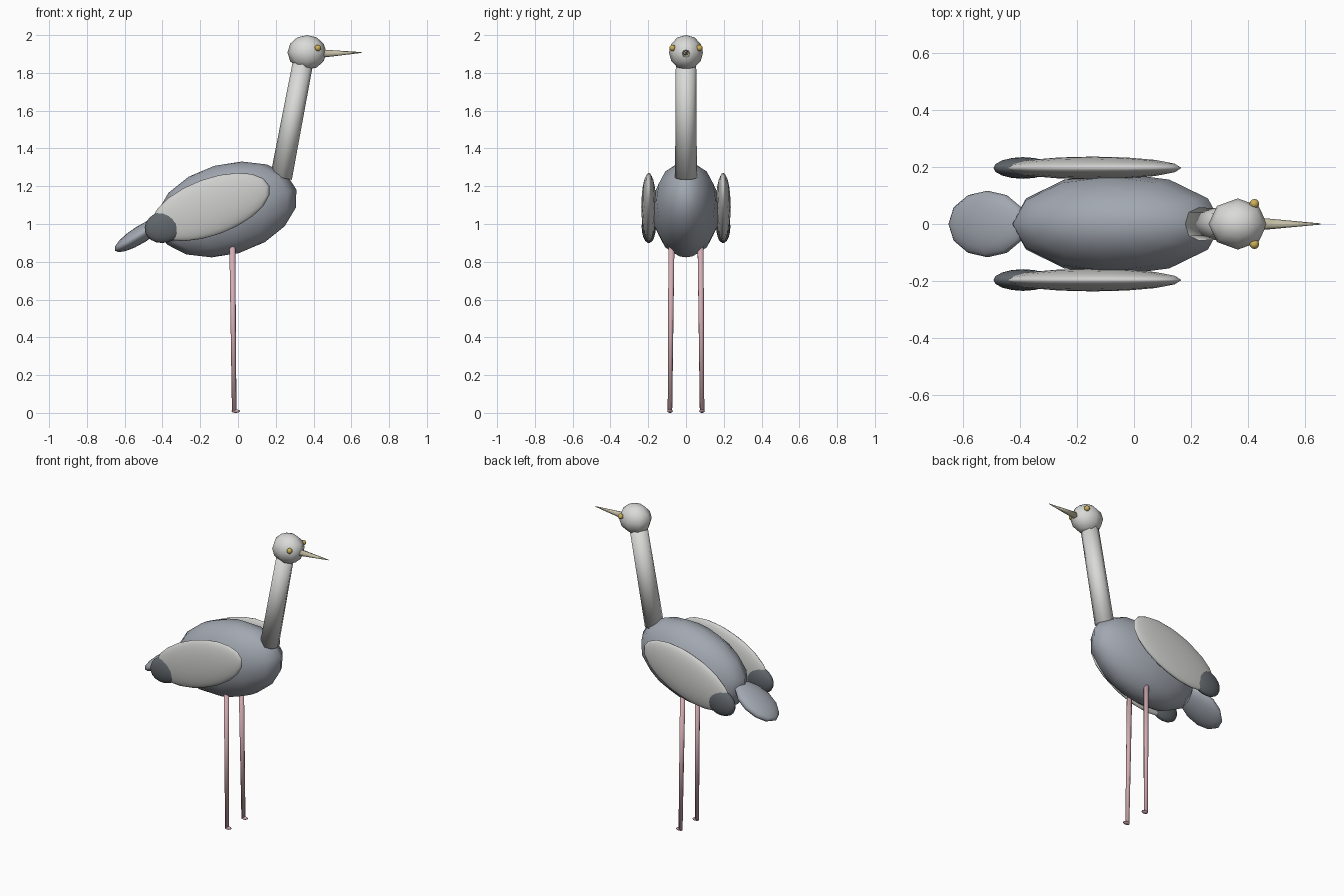
import bpy
from math import radians
from mathutils import Vector

cube = bpy.data.objects.get("Cube")
if cube:
    bpy.data.objects.remove(cube, do_unlink=True)


def material(name, rgb):
    m = bpy.data.materials.new(name)
    m.use_nodes = True
    m.diffuse_color = (*rgb, 1)
    m.node_tree.nodes["Principled BSDF"].inputs["Base Color"].default_value = (*rgb, 1)
    return m


slate = material("slate plumage", (0.36, 0.39, 0.44))
pale = material("pale plumage", (0.70, 0.70, 0.69))
wing_grey = material("wing grey", (0.62, 0.62, 0.61))
charcoal = material("charcoal feathers", (0.12, 0.135, 0.15))
pink = material("pink legs", (0.66, 0.42, 0.46))
horn = material("horn beak", (0.55, 0.51, 0.38))
gold = material("gold eyes", (0.60, 0.43, 0.10))


def finish(name, mat):
    obj = bpy.context.object
    obj.name = name
    obj.data.materials.append(mat)
    bpy.ops.object.shade_smooth()
    return obj


def ellipsoid(name, mat, centre, radii, tilt=0, segments=12, rings=8):
    """Low-poly ellipsoid; a positive tilt lifts its +x end."""
    bpy.ops.mesh.primitive_uv_sphere_add(segments=segments, ring_count=rings, radius=1,
                                         location=centre, rotation=(0, -radians(tilt), 0))
    bpy.context.object.scale = radii
    return finish(name, mat)


def limb(name, mat, start, end, r_start, r_end, sides=8):
    """Tapered cylinder between two points."""
    a, b = Vector(start), Vector(end)
    bpy.ops.mesh.primitive_cone_add(vertices=sides, radius1=r_start, radius2=r_end,
                                    depth=(b - a).length, location=(a + b) / 2,
                                    rotation=(b - a).to_track_quat('Z', 'Y').to_euler())
    return finish(name, mat)


# Body and tail
ellipsoid("body", slate, (-0.06, 0, 1.077), (0.384, 0.18, 0.24), 16)
ellipsoid("tail", slate, (-0.515, 0, 0.945), (0.162, 0.117, 0.046), 32)

# Neck, head and beak
limb("neck", pale, (0.228, 0, 1.245), (0.345, 0, 1.86), 0.058, 0.054)
ellipsoid("head", pale, (0.365, 0, 1.908), (0.103, 0.09, 0.092), segments=8, rings=6)
limb("beak", horn, (0.44, 0, 1.902), (0.655, 0, 1.908), 0.022, 0.002)

# Paired parts on each side
for side, s in (("front", -1), ("back", 1)):
    ellipsoid(side + "_wing", wing_grey, (-0.145, s * 0.197, 1.09), (0.331, 0.04, 0.15),
              20, segments=16, rings=10)
    ellipsoid(side + "_wing_tip", charcoal, (-0.39, s * 0.197, 0.985), (0.106, 0.038, 0.084),
              15, segments=16, rings=10)
    ellipsoid(side + "_eye", gold, (0.423, s * 0.071, 1.932), (0.017, 0.017, 0.017), rings=6)
    limb(side + "_leg", pink, (-0.02, s * 0.085, 0.004), (-0.03, s * 0.077, 0.9), 0.012, 0.016)
    ellipsoid(side + "_foot", pink, (-0.012, s * 0.085, 0.009), (0.023, 0.015, 0.009),
              segments=8, rings=6)
